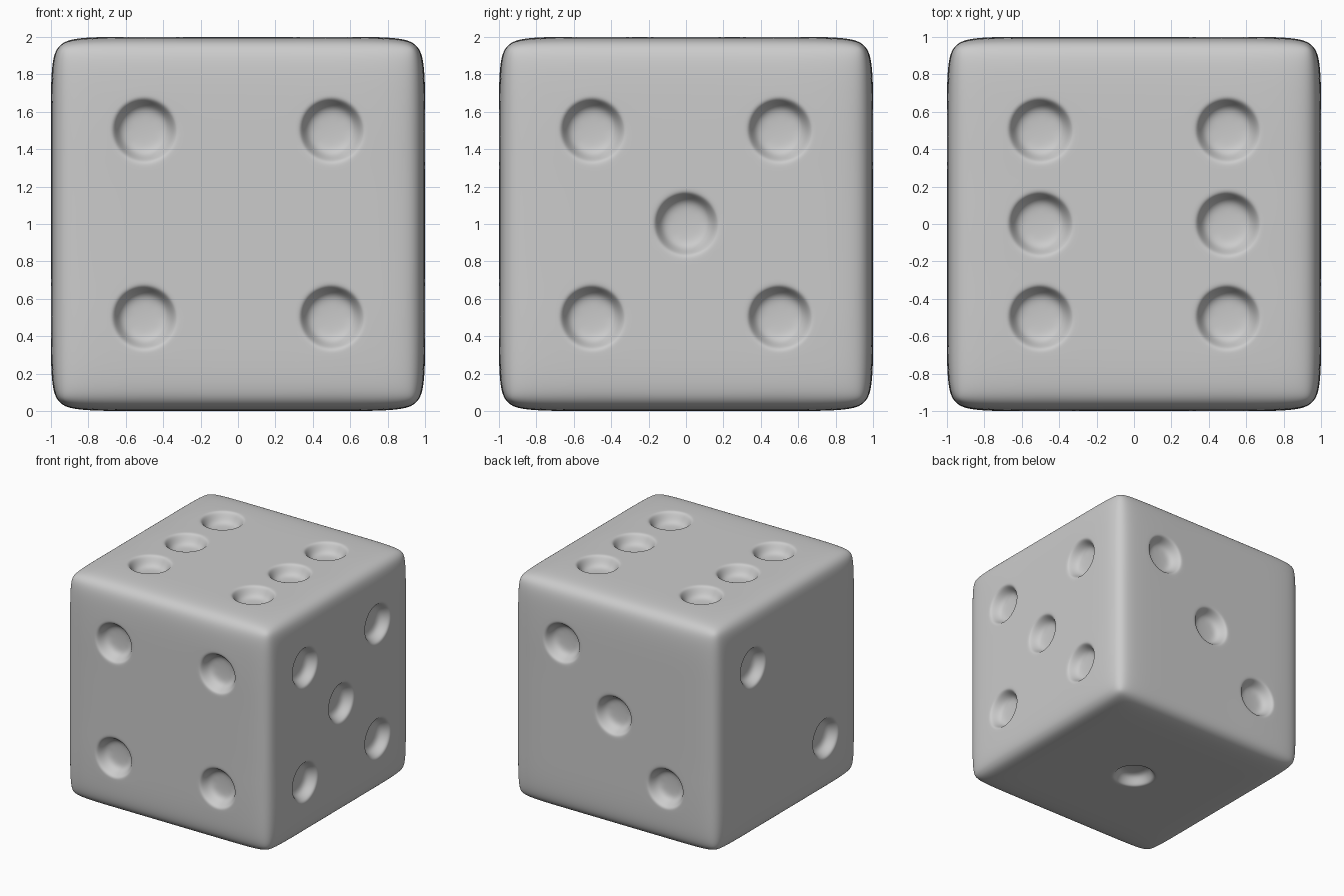
import bpy, bmesh
from mathutils import Vector

if "Cube" in bpy.data.objects:
    bpy.data.objects.remove(bpy.data.objects["Cube"])

bm = bmesh.new()

# Cube body: each face split 4 x 4 so the pip centres fall on grid vertices
bmesh.ops.create_cube(bm, size=2)
bmesh.ops.subdivide_edges(bm, edges=bm.edges[:], cuts=3, use_grid_fill=True)


def on_rim(v):
    return sum(abs(c) > 0.99 for c in v.co) >= 2


# Rounded cube edges
rim = [e for e in bm.edges
       if on_rim(e.verts[0]) and on_rim(e.verts[1]) and len(e.link_faces) == 2
       and e.link_faces[0].normal.dot(e.link_faces[1].normal) < 0.5]
bmesh.ops.bevel(bm, geom=rim, offset=0.13, segments=2, profile=0.5,
                affect='EDGES', clamp_overlap=True)


def place(face, centre, n, radius, depth):
    for v in face.verts:
        d = v.co - centre
        d -= n * d.dot(n)
        v.co = centre + d.normalized() * radius - n * depth


def pip(centre, n):
    """Open a grid vertex into an octagon and sink it into a soft bowl."""
    v = min(bm.verts, key=lambda w: (w.co - centre).length)
    res = bmesh.ops.bevel(bm, geom=[v], offset=0.15, segments=1, affect='VERTICES')
    face = min((f for f in res['faces'] if f.is_valid),
               key=lambda f: (f.calc_center_median() - centre).length)
    for e in list(face.edges):
        bmesh.utils.edge_split(e, e.verts[0], 0.5)
    place(face, centre, n, 0.215, 0)
    for radius, depth in ((0.18, 0.0), (0.145, 0.075), (0.08, 0.09)):
        bmesh.ops.inset_individual(bm, faces=[face], thickness=0.02)
        place(face, centre, n, radius, depth)


# Pips: face normal, in-face axes (right, up), pip positions
X, Y, Z = Vector((1, 0, 0)), Vector((0, 1, 0)), Vector((0, 0, 1))
h = 0.5
corners = [(a, b) for a in (-h, h) for b in (-h, h)]
sides = [
    (-Z, X, Y, [(0, 0)]),                               # one, bottom
    (-X, Y, Z, [(h, h), (-h, -h)]),                     # two, left
    (Y, X, Z, [(h, h), (0, 0), (-h, -h)]),              # three, back
    (-Y, X, Z, corners),                                # four, front
    (X, Y, Z, corners + [(0, 0)]),                      # five, right
    (Z, X, Y, corners + [(-h, 0), (h, 0)]),             # six, top
]
for n, u, w, spots in sides:
    for a, b in spots:
        pip(n + u * a + w * b, n)

bmesh.ops.recalc_face_normals(bm, faces=bm.faces[:])
bmesh.ops.translate(bm, verts=bm.verts[:], vec=(0, 0, 1))
mesh = bpy.data.meshes.new("die")
bm.to_mesh(mesh)
bm.free()
for p in mesh.polygons:
    p.use_smooth = True

die = bpy.data.objects.new("die", mesh)
bpy.context.collection.objects.link(die)
sub = die.modifiers.new("smooth", 'SUBSURF')
sub.levels = sub.render_levels = 3
